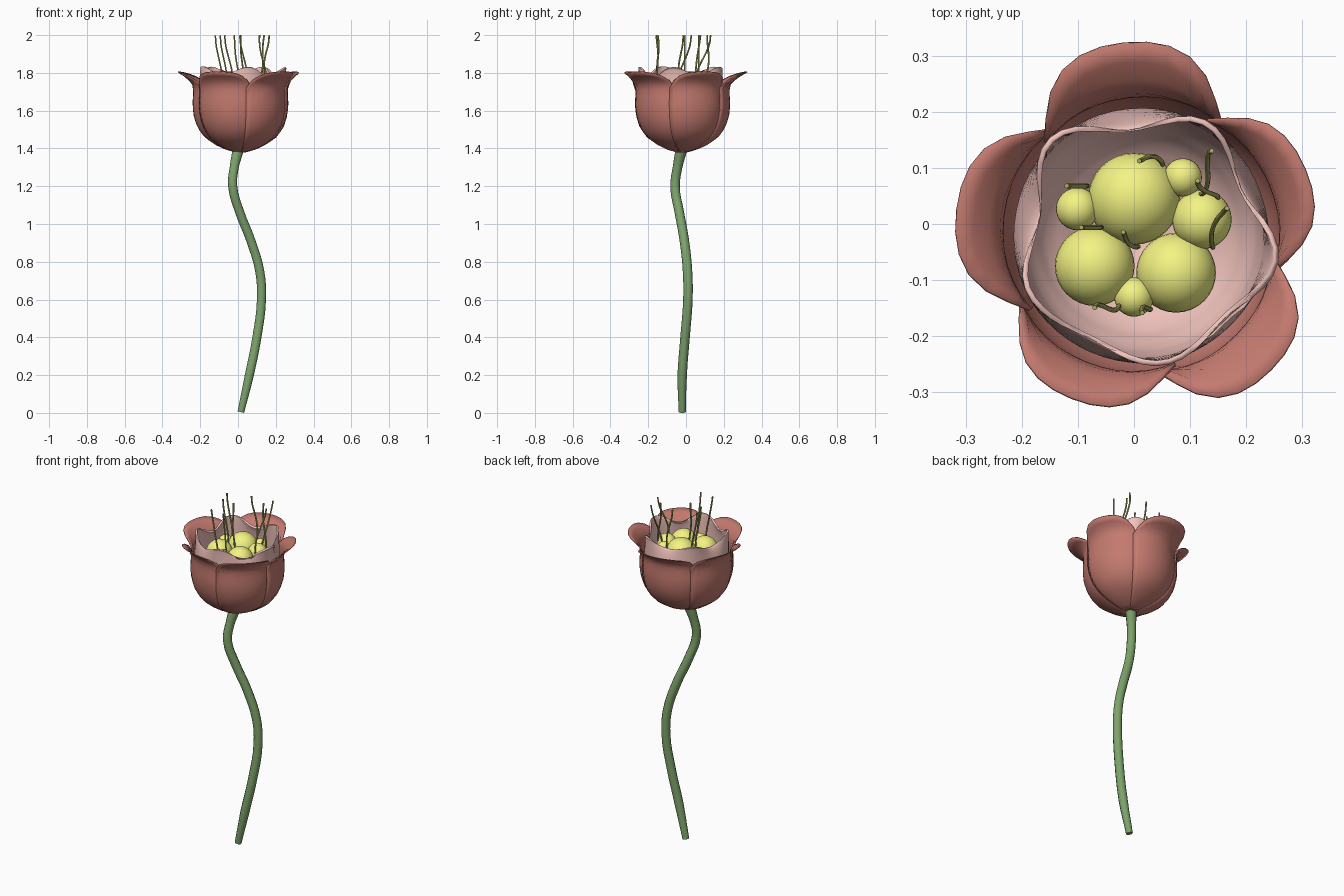
import bpy, bmesh, math
from mathutils import Vector

if "Cube" in bpy.data.objects:
    bpy.data.objects.remove(bpy.data.objects["Cube"])

CX, CY = 0.012, -0.02          # axis of the flower head


def material(name, rgb):
    m = bpy.data.materials.new(name)
    m.diffuse_color = (*rgb, 1)
    m.use_nodes = True
    m.node_tree.nodes["Principled BSDF"].inputs["Base Color"].default_value = m.diffuse_color
    return m


RED = material("outer_petal_red", (0.55, 0.195, 0.16))
PINK = material("inner_petal_pink", (0.87, 0.54, 0.50))
YELLOW = material("seed_yellow", (0.90, 0.90, 0.23))
GREEN = material("stem_green", (0.21, 0.37, 0.15))
OLIVE = material("stamen_olive", (0.42, 0.42, 0.12))


def lerp(table, t):
    """Piecewise-linear lookup in rows (key, a, b...)."""
    for p, q in zip(table, table[1:]):
        if t <= q[0]:
            f = (t - p[0]) / (q[0] - p[0])
            return [a + (b - a) * f for a, b in zip(p[1:], q[1:])]
    return list(table[-1][1:])


def grid(name, nu, nv, fn, mat, thick, closed=False):
    """Surface from fn(u, v), u and v in 0..1."""
    bm = bmesh.new()
    cols = nu if closed else nu + 1
    rows = [[bm.verts.new(fn(i / nu, j / nv)) for i in range(cols)] for j in range(nv + 1)]
    for j in range(nv):
        for i in range(nu):
            k = (i + 1) % cols
            bm.faces.new((rows[j][i], rows[j][k], rows[j + 1][k], rows[j + 1][i]))
    me = bpy.data.meshes.new(name)
    bm.to_mesh(me)
    bm.free()
    me.materials.append(mat)
    ob = bpy.data.objects.new(name, me)
    bpy.context.collection.objects.link(ob)
    mod = ob.modifiers.new("thickness", "SOLIDIFY")
    mod.thickness = thick
    mod.offset = -1
    me.shade_smooth()
    return ob


def tube(name, points, radius, mat, res, ends=(1, 1)):
    """Smooth round tube through the points."""
    cu = bpy.data.curves.new(name, "CURVE")
    cu.dimensions = "3D"
    cu.bevel_depth = radius
    cu.bevel_resolution = res
    cu.resolution_u = 4
    cu.use_fill_caps = True
    sp = cu.splines.new("BEZIER")
    sp.bezier_points.add(len(points) - 1)
    for b, p in zip(sp.bezier_points, points):
        b.co = p
        b.handle_left_type = b.handle_right_type = "AUTO"
    sp.bezier_points[0].radius, sp.bezier_points[-1].radius = ends
    cu.materials.append(mat)
    ob = bpy.data.objects.new(name, cu)
    bpy.context.collection.objects.link(ob)
    bpy.ops.object.select_all(action="DESELECT")
    ob.select_set(True)
    bpy.context.view_layer.objects.active = ob
    bpy.ops.object.convert(target="MESH")
    bpy.ops.object.shade_smooth_by_angle(angle=math.radians(65))


# Stem
tube("stem", [(0.015, -0.02, 0.004), (0.06, -0.02, 0.2), (0.10, -0.005, 0.4),
              (0.124, 0.01, 0.6), (0.115, 0.008, 0.75), (0.065, -0.01, 0.92),
              (0.01, -0.035, 1.06), (-0.028, -0.058, 1.2), (-0.02, -0.045, 1.3),
              (0.003, -0.023, 1.4)], 0.025, GREEN, 3, (0.75, 1.25))

# Outer petals: cup profile (t, radius, z) flaring at the lip
CUP = [(0, 0.02, 1.378), (0.1, 0.075, 1.392), (0.2, 0.135, 1.42), (0.3, 0.188, 1.457),
       (0.4, 0.228, 1.51), (0.5, 0.248, 1.575), (0.6, 0.254, 1.635), (0.7, 0.250, 1.69),
       (0.8, 0.252, 1.735), (0.9, 0.280, 1.772), (1.0, 0.325, 1.803)]


def petal(angle, half, tip):
    def fn(u, v):
        s = 2 * u - 1
        t = v * (1 - 0.24 * abs(s) ** 3)
        r, z = lerp(CUP, t)
        r += (tip - 0.325) * max(0, (t - 0.8) / 0.2)
        r -= 0.007 * s ** 4 * min(1, r / 0.2) + 0.004 * s
        a = math.radians(angle + half * s)
        return (CX + r * math.cos(a), CY + r * math.sin(a), z)
    return fn


PETALS = [(95, 41, 0.345), (22, 38, 0.317), (-46, 37, 0.335), (-113, 38, 0.317), (172, 42, 0.332)]
for n, spec in enumerate(PETALS):
    grid(f"outer_petal_{n + 1}", 12, 16, petal(*spec), RED, 0.005)

# Inner cup: rim pulled in between five corners (angle, rim radius, rim z)
RIM = [(-11, 0.250, 1.825), (24, 0.197, 1.79), (59, 0.236, 1.83), (96, 0.188, 1.795),
       (133, 0.238, 1.83), (170, 0.182, 1.79), (207, 0.228, 1.835), (244, 0.205, 1.79),
       (281, 0.236, 1.83), (315, 0.21, 1.78), (349, 0.250, 1.825)]
BODY = [(0, 0.01, 1.41), (0.15, 0.11, 1.445), (0.3, 0.175, 1.50), (0.45, 0.213, 1.57),
        (0.6, 0.228, 1.64), (0.75, 0.229, 1.71), (1, 0.226, 1.82)]


def inner(u, v):
    deg = -11 + 360 * u
    for p, q in zip(RIM, RIM[1:]):
        if deg <= q[0] + 1e-6:
            f = (1 - math.cos(math.pi * (deg - p[0]) / (q[0] - p[0]))) / 2
            rim_r, rim_z = (p[k] + (q[k] - p[k]) * f for k in (1, 2))
            break
    r, z = lerp(BODY, v)
    w = max(0, (v - 0.55) / 0.45)
    w = w * w * (3 - 2 * w)
    r += (rim_r - r) * w
    z += (rim_z - z) * w
    a = math.radians(deg)
    return (CX + r * math.cos(a), CY + r * math.sin(a), z)


grid("inner_cup", 60, 20, inner, PINK, 0.010, closed=True)

# Seeds in the cup: (x, y, z, radius)
SEEDS = [(0, 0.045, 1.725, 0.082), (-0.07, -0.075, 1.72, 0.071), (0.075, -0.087, 1.72, 0.071),
         (0.121, 0.008, 1.735, 0.053), (0.087, 0.083, 1.745, 0.034),
         (-0.101, 0.027, 1.735, 0.038), (0, -0.13, 1.735, 0.035)]
for n, (x, y, z, r) in enumerate(SEEDS):
    bpy.ops.mesh.primitive_uv_sphere_add(segments=32, ring_count=16, radius=r, location=(x, y, z))
    ob = bpy.context.object
    ob.name = f"seed_{n + 1}"
    ob.data.materials.append(YELLOW)
    bpy.ops.object.shade_smooth()

# Stamens: wavy threads from base (x, y) to tip (x, y)
STAMENS = [(-0.083, 0.068, -0.12, 0.068, 0), (-0.058, -0.006, -0.094, -0.006, 0),
           (0.005, -0.043, -0.022, -0.017, 0.004), (-0.027, -0.147, -0.07, -0.15, 0.006),
           (0.028, -0.148, 0.013, -0.155, 0.005), (0.052, 0.112, 0.01, 0.118, 0.006),
           (0.120, 0.052, 0.14, 0.13, 0.006), (0.148, 0.045, 0.112, 0.075, 0.004),
           (0.135, -0.04, 0.16, 0.03, 0.006)]
for n, (bx, by, tx, ty, wave) in enumerate(STAMENS):
    side = Vector((ty - by, bx - tx, 0)).normalized() * wave
    pts = []
    for k in range(6):
        f = k / 5
        e = f * f * (3 - 2 * f)
        base = Vector((bx + (tx - bx) * e, by + (ty - by) * e, 1.755 + 0.244 * f))
        pts.append(base + side * math.sin(2 * math.pi * f + n))
    tube(f"stamen_{n + 1}", pts, 0.0045, OLIVE, 1)
